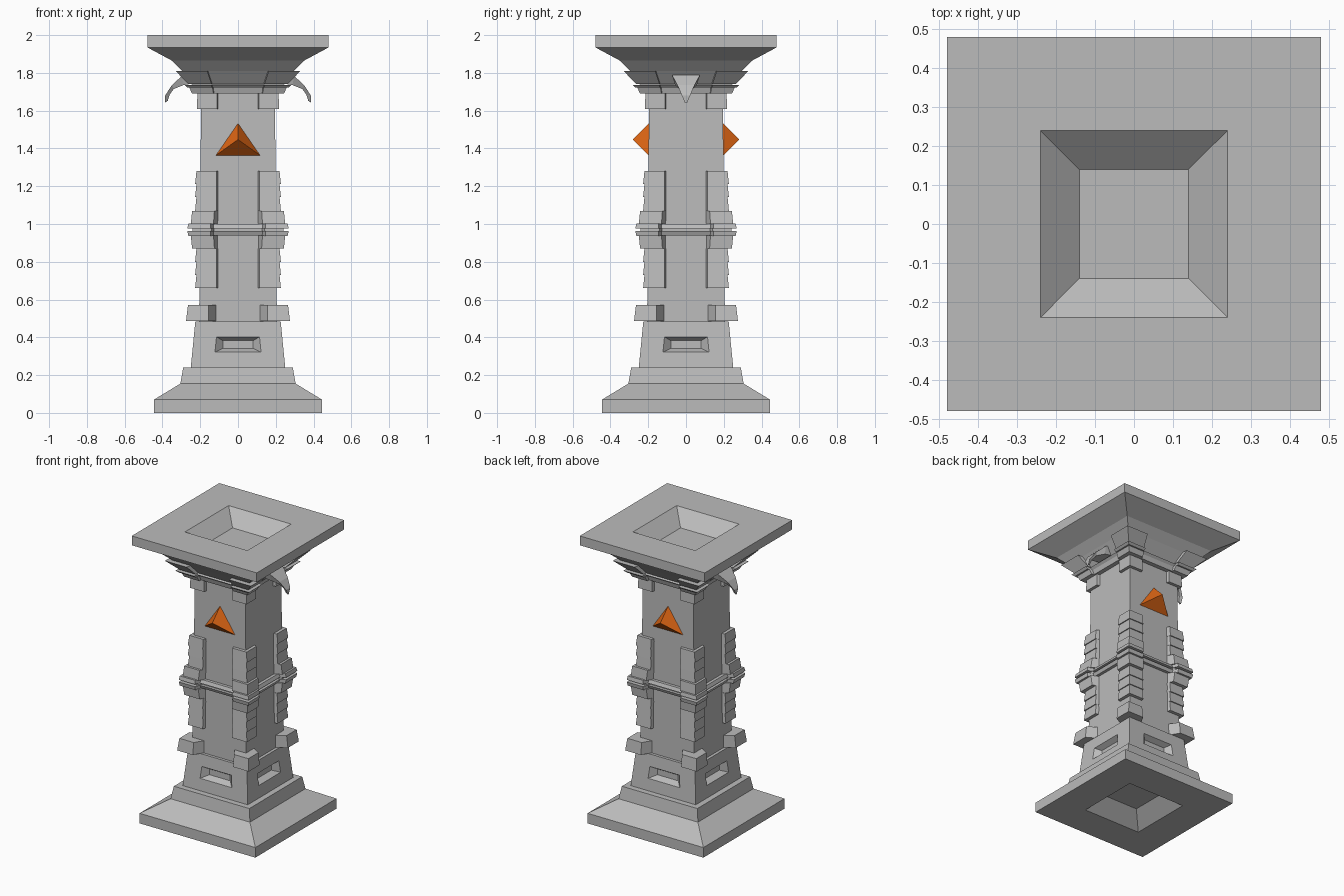
import bpy, bmesh, math
from mathutils import Matrix

if "Cube" in bpy.data.objects:
    bpy.data.objects.remove(bpy.data.objects["Cube"])


def material(name, rgb):
    m = bpy.data.materials.new(name)
    m.diffuse_color = (*rgb, 1)
    m.use_nodes = True
    m.node_tree.nodes["Principled BSDF"].inputs["Base Color"].default_value = m.diffuse_color
    return m


STONE = material("grey_stone", (0.5, 0.5, 0.5))
ORANGE = material("orange_crystal", (0.72, 0.13, 0.007))


def loft(bm, rings, rot=0.0):
    """Skin a closed solid through rings of equal vertex count."""
    R = Matrix.Rotation(rot, 4, 'Z')
    vs = [[bm.verts.new(R @ Matrix.Translation(p).translation) for p in ring] for ring in rings]
    n = len(vs[0])
    for a, b in zip(vs, vs[1:]):
        for i in range(n):
            j = (i + 1) % n
            bm.faces.new((a[i], a[j], b[j], b[i]))
    bm.faces.new(vs[0][::-1])
    bm.faces.new(vs[-1])


def finish(bm, name, mat):
    bmesh.ops.recalc_face_normals(bm, faces=bm.faces)
    me = bpy.data.meshes.new(name)
    bm.to_mesh(me)
    bm.free()
    me.materials.append(mat)
    ob = bpy.data.objects.new(name, me)
    bpy.context.collection.objects.link(ob)
    return ob


def square(h, z):
    return [(-h, -h, z), (h, -h, z), (h, h, z), (-h, h, z)]


# square pillar: base, plinth, shaft, capital, with sunken top and underside
profile = [(.12, .09), (.22, 0), (.445, 0), (.445, .07), (.305, .155), (.29, .24),
           (.25, .24), (.226, .485), (.206, .485), (.195, 1.69), (.225, 1.69),
           (.235, 1.72), (.25, 1.735), (.24, 1.742), (.296, 1.81), (.35, 1.865),
           (.48, 1.935), (.48, 2), (.24, 2), (.14, 1.91)]
bm = bmesh.new()
loft(bm, [square(h, z) for h, z in profile])
pillar = finish(bm, "pillar_body", STONE)

# tapered niche in each side of the plinth
bm = bmesh.new()
for k in range(4):
    loft(bm, [[(-w, y, z0), (w, y, z0), (w, y, z1), (-w, y, z1)]
              for y, w, z0, z1 in ((-.27, .15, .308, .425), (-.20, .08, .342, .382))],
         k * math.pi / 2)
cutter = finish(bm, "niche_cutter", STONE)
mod = pillar.modifiers.new("niches", 'BOOLEAN')
mod.operation, mod.solver, mod.object = 'DIFFERENCE', 'EXACT', cutter
bpy.context.view_layer.objects.active = pillar
bpy.ops.object.modifier_apply(modifier="niches")
bpy.data.objects.remove(cutter)


# L-shaped trim wrapped round all four corners
def corners(name, pieces):
    bm = bmesh.new()
    for levels in pieces:
        rings = [[(o, o, z), (e, o, z), (s, h, z), (h, h, z), (h, s, z), (o, e, z)]
                 for z, o, e, s, h in levels]
        for k in range(4):
            loft(bm, rings, k * math.pi / 2)
    return finish(bm, name, STONE)


# each level: height, outer half width, outer edge, root edge, root depth
corners("lower_corner_blocks", [[(.487, .275, .155, .113, .2), (.57, .265, .155, .113, .2)]])

strips = []
for z0, z1 in ((.66, .73), (.73, .80), (.80, .87), (1.07, 1.143), (1.143, 1.212), (1.212, 1.28)):
    strips.append([(z0, .227, .113, .102, .19), (z1, .22, .113, .102, .19)])
corners("corner_strips", strips)

corners("middle_corner_blocks", [
    [(.87, .243, .125, .102, .19), (.94, .25, .13, .102, .19)],
    [(1.0, .25, .13, .102, .19), (1.07, .243, .125, .102, .19)]])
corners("middle_corner_flanges", [
    [(.936, .263, .145, .115, .19), (.962, .268, .145, .115, .19)],
    [(.962, .24, .14, .115, .19), (.977, .24, .14, .115, .19)],
    [(.977, .268, .145, .115, .19), (1.003, .263, .145, .115, .19)]])

corners("upper_corner_blocks", [[(1.61, .217, .11, .102, .18), (1.69, .215, .11, .102, .18)]])
corners("capital_corner_flares", [
    [(1.69, .243, .13, .12, .18), (1.722, .258, .135, .12, .18)],
    [(1.722, .268, .14, .125, .18), (1.736, .283, .14, .125, .18)],
    [(1.742, .265, .14, .13, .2), (1.81, .33, .163, .153, .25)]])

# thin double band round the middle
bm = bmesh.new()
loft(bm, [square(h, z) for h, z in ((.222, .94), (.232, .962), (.212, .962),
                                    (.212, .977), (.232, .977), (.222, 1.0))])
finish(bm, "middle_band", STONE)

# hooked claws on the left and right of the capital
bm = bmesh.new()
for k in (0, 1):
    loft(bm, [[(xo, -w, zo), (xo, w, zo), (xi, w * .8, zi), (xi, -w * .8, zi)]
              for xo, zo, xi, zi, w in ((.24, 1.80, .23, 1.745, .075), (.296, 1.785, .29, 1.735, .072),
                                        (.35, 1.735, .34, 1.715, .045),
                                        (.386, 1.68, .362, 1.685, .022),
                                        (.386, 1.643, .372, 1.652, .006))], k * math.pi)
finish(bm, "capital_claws", STONE)

# orange three-sided crystals on the front and back
bm = bmesh.new()
for k in (0, 1):
    R = Matrix.Rotation(k * math.pi, 4, 'Z')
    pts = [(-.122, -.194, 1.36), (.122, -.194, 1.36), (0, -.194, 1.535), (0, -.282, 1.447)]
    v = [bm.verts.new(R @ Matrix.Translation(p).translation) for p in pts]
    for f in ((0, 1, 3), (1, 2, 3), (2, 0, 3), (0, 2, 1)):
        bm.faces.new([v[i] for i in f])
finish(bm, "crystals", ORANGE)
